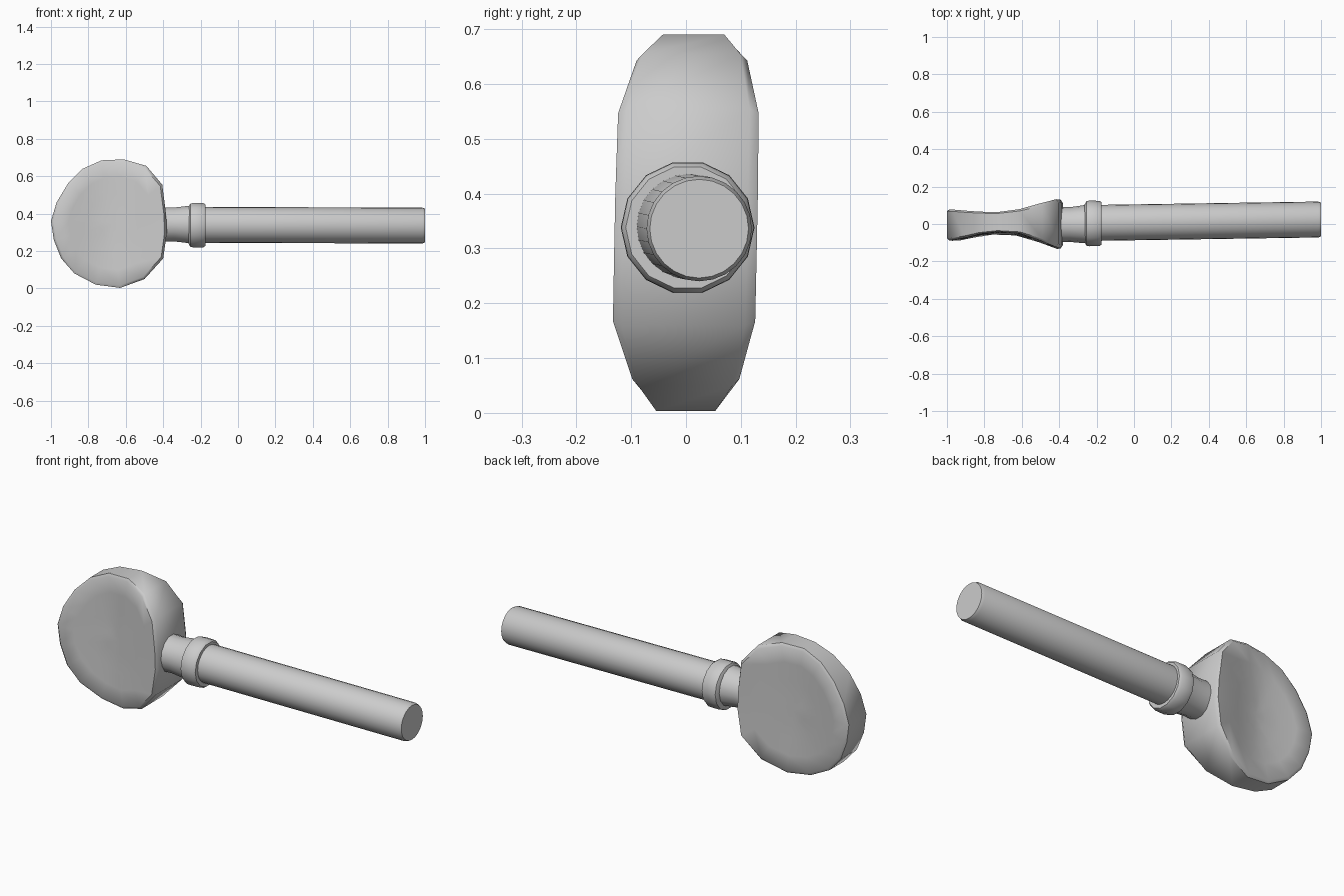
import bpy, bmesh, math

if "Cube" in bpy.data.objects:
    bpy.data.objects.remove(bpy.data.objects["Cube"])


def finish(bm, name, angle):
    bmesh.ops.recalc_face_normals(bm, faces=bm.faces)
    me = bpy.data.meshes.new(name)
    bm.to_mesh(me)
    bm.free()
    ob = bpy.data.objects.new(name, me)
    bpy.context.collection.objects.link(ob)
    bpy.ops.object.select_all(action='DESELECT')
    ob.select_set(True)
    bpy.context.view_layer.objects.active = ob
    bpy.ops.object.shade_smooth_by_angle(angle=math.radians(angle))
    return ob


def bridge(bm, rings):
    n = len(rings[0])
    for a, b in zip(rings, rings[1:]):
        for i in range(n):
            j = (i + 1) % n
            bm.faces.new((a[i], a[j], b[j], b[i]))


def turned(name, profile, sides, angle=40):
    """Lathe along x; profile entries are (x, radius, centre y, centre z)."""
    bm = bmesh.new()
    rings = []
    for x, r, cy, cz in profile:
        rings.append([bm.verts.new((x, cy + r * math.cos(math.tau * i / sides),
                                    cz + r * math.sin(math.tau * i / sides)))
                      for i in range(sides)])
    bridge(bm, rings)
    bm.faces.new(rings[0])
    bm.faces.new(rings[-1])
    return finish(bm, name, angle)


def interp(table, x):
    for (x0, *a), (x1, *b) in zip(table, table[1:]):
        if x <= x1:
            f = max(0, (x - x0) / (x1 - x0))
            return [p + (q - p) * f for p, q in zip(a, b)]
    return table[-1][1:]


# Thumb piece: round outline, waisted in thickness and flaring to the neck
outline = [(-1, .36), (-.97, .46), (-.91, .56), (-.83, .64), (-.73, .685),
           (-.61, .69), (-.49, .655), (-.405, .555), (-.385, .4), (-.38, .3),
           (-.4, .16), (-.5, .05), (-.63, .003), (-.76, .02), (-.875, .08),
           (-.945, .16), (-.985, .26)]
# x, back y, front y
depth = [(-1, .08, -.09), (-.93, .07, -.085), (-.8, .058, -.053),
         (-.7, .057, -.047), (-.6, .075, -.058), (-.5, .105, -.095),
         (-.41, .13, -.13), (-.38, .13, -.13)]
CX, CZ = -.67, .345


def head_ring(bm, scale, side, edge):
    ring = []
    for x, z in outline:
        px, pz = CX + (x - CX) * scale, CZ + (z - CZ) * scale
        ring.append(bm.verts.new((px, interp(depth, px)[side] * edge + .02 * (pz - CZ), pz)))
    return ring


bm = bmesh.new()
spec = [(.2, 0, .97), (.45, 0, .98), (.72, 0, 1), (.96, 0, 1), (1, 0, .86),
        (1, 1, .86), (.96, 1, 1), (.72, 1, 1), (.45, 1, .98), (.2, 1, .97)]
rings = [head_ring(bm, *s) for s in spec]
bridge(bm, rings)
for ring, side in ((rings[0], 0), (rings[-1], 1)):
    c = bm.verts.new((CX, interp(depth, CX)[side] * .97, CZ))
    for i in range(len(ring)):
        bm.faces.new((ring[i], ring[(i + 1) % len(ring)], c))
finish(bm, "thumb_piece", 50)

# Neck joining the thumb piece to the collar
turned("neck", [(-.43, .095, -.003, .342), (-.34, .093, -.003, .342),
                (-.24, .105, 0, .342)], 14)

# Collar ring
turned("collar", [(-.265, .1, .003, .338), (-.255, .118, .003, .338),
                  (-.24, .122, .003, .338), (-.185, .121, .003, .338),
                  (-.173, .113, .003, .338), (-.173, .09, .003, .338)], 14)

# Shaft, leaning slightly toward the back
turned("shaft", [(-.2, .096, .006, .34), (.985, .096, .024, .336),
                 (1, .09, .024, .336)], 24)
